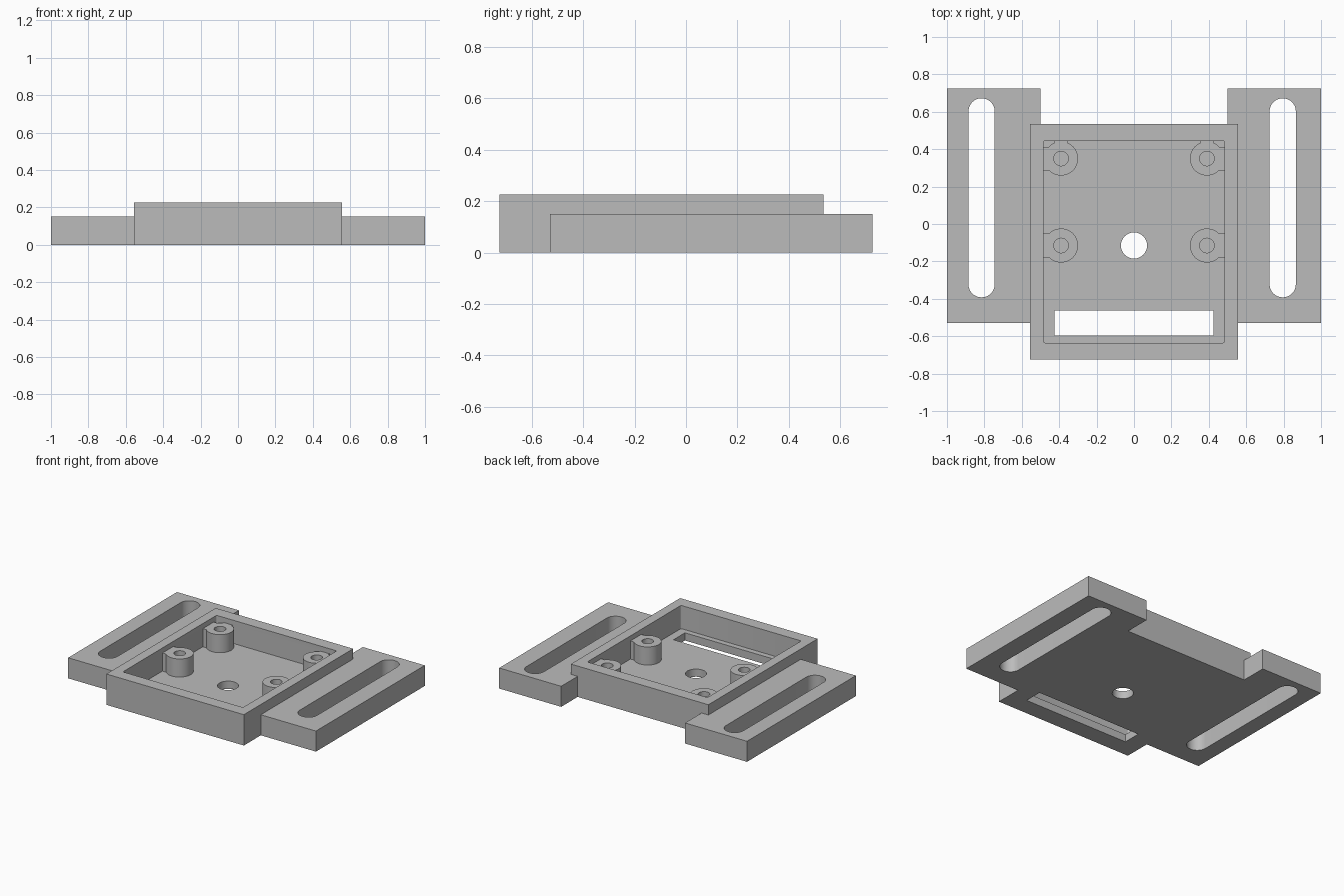
import bpy
import bmesh
from math import cos, sin, pi, radians

cube = bpy.data.objects.get("Cube")
if cube:
    bpy.data.objects.remove(cube, do_unlink=True)

FLOOR, TRAY_TOP, WING_TOP, POST_TOP = 0.056, 0.225, 0.15, 0.188

grey = bpy.data.materials.new("plain grey")
grey.use_nodes = True
grey.diffuse_color = (0.5, 0.5, 0.5, 1)
grey.node_tree.nodes["Principled BSDF"].inputs["Base Color"].default_value = (0.5, 0.5, 0.5, 1)


def prism(name, x0, x1, y0, y1, z0, z1, r=0, seg=12):
    """Upright prism with a rectangular outline and optional round corners."""
    corners = [(x1 - r, y1 - r), (x0 + r, y1 - r), (x0 + r, y0 + r), (x1 - r, y0 + r)]
    outline = []
    for i, (cx, cy) in enumerate(corners):
        for k in range(seg + 1 if r else 1):
            a = pi / 2 * (i + k / seg)
            outline.append((cx + r * cos(a), cy + r * sin(a), z0))
    bm = bmesh.new()
    base = bm.faces.new([bm.verts.new(p) for p in outline])
    bmesh.ops.remove_doubles(bm, verts=bm.verts[:], dist=1e-4)
    top = bmesh.ops.extrude_face_region(bm, geom=bm.faces[:])
    for v in top["geom"]:
        if isinstance(v, bmesh.types.BMVert):
            v.co.z = z1
    bmesh.ops.recalc_face_normals(bm, faces=bm.faces[:])
    mesh = bpy.data.meshes.new(name)
    bm.to_mesh(mesh)
    bm.free()
    mesh.materials.append(grey)
    obj = bpy.data.objects.new(name, mesh)
    bpy.context.collection.objects.link(obj)
    return obj


def cylinder(name, x, y, r, z0, z1):
    return prism(name, x - r, x + r, y - r, y + r, z0, z1, r)


def combine(body, other, operation):
    """Apply a boolean and discard the helper."""
    mod = body.modifiers.new("combine", "BOOLEAN")
    mod.operation, mod.solver, mod.object = operation, "EXACT", other
    bpy.context.view_layer.objects.active = body
    bpy.ops.object.modifier_apply(modifier=mod.name)
    bpy.data.objects.remove(other, do_unlink=True)


# Tray block with the side wings
body = prism("mounting_tray", -0.555, 0.555, -0.725, 0.535, 0, TRAY_TOP)
combine(body, prism("left_wing", 0.5, 1, -0.53, 0.725, 0, WING_TOP), "UNION")
combine(body, prism("right_wing", -1, -0.5, -0.53, 0.725, 0, WING_TOP), "UNION")

# Hollow inside of the tray
combine(body, prism("cavity", -0.485, 0.485, -0.635, 0.445, FLOOR, 0.4, 0.01, 4), "DIFFERENCE")

# Screw posts, webbed to the walls
for x in (-0.39, 0.39):
    side = 1 if x > 0 else -1
    for y in (0.35, -0.115):
        combine(body, cylinder("post", x, y, 0.091, 0.03, POST_TOP), "UNION")
        xs = sorted((x, side * 0.52))
        combine(body, prism("web", xs[0], xs[1], y - 0.063, y + 0.063, 0.03, POST_TOP), "UNION")
        if y > 0:
            combine(body, prism("back_web", x - 0.035, x + 0.035, y, 0.48, 0.03, POST_TOP), "UNION")
        combine(body, cylinder("screw_hole", x, y, 0.039, FLOOR, 0.4), "DIFFERENCE")

# Openings through the floor and the wings
openings = [
    cylinder("centre_hole", 0, -0.115, 0.07, -0.1, 0.4),
    prism("cable_slot", -0.425, 0.425, -0.595, -0.463, -0.1, 0.4),
    prism("left_slot", 0.725, 0.865, -0.392, 0.672, -0.1, 0.4, 0.0695),
    prism("right_slot", -0.885, -0.745, -0.392, 0.672, -0.1, 0.4, 0.0695),
]
for opening in openings:
    combine(body, opening, "DIFFERENCE")

# Smooth round walls, keep hard edges crisp
bpy.ops.object.select_all(action="DESELECT")
body.select_set(True)
bpy.context.view_layer.objects.active = body
bpy.ops.object.shade_smooth_by_angle(angle=radians(30))
